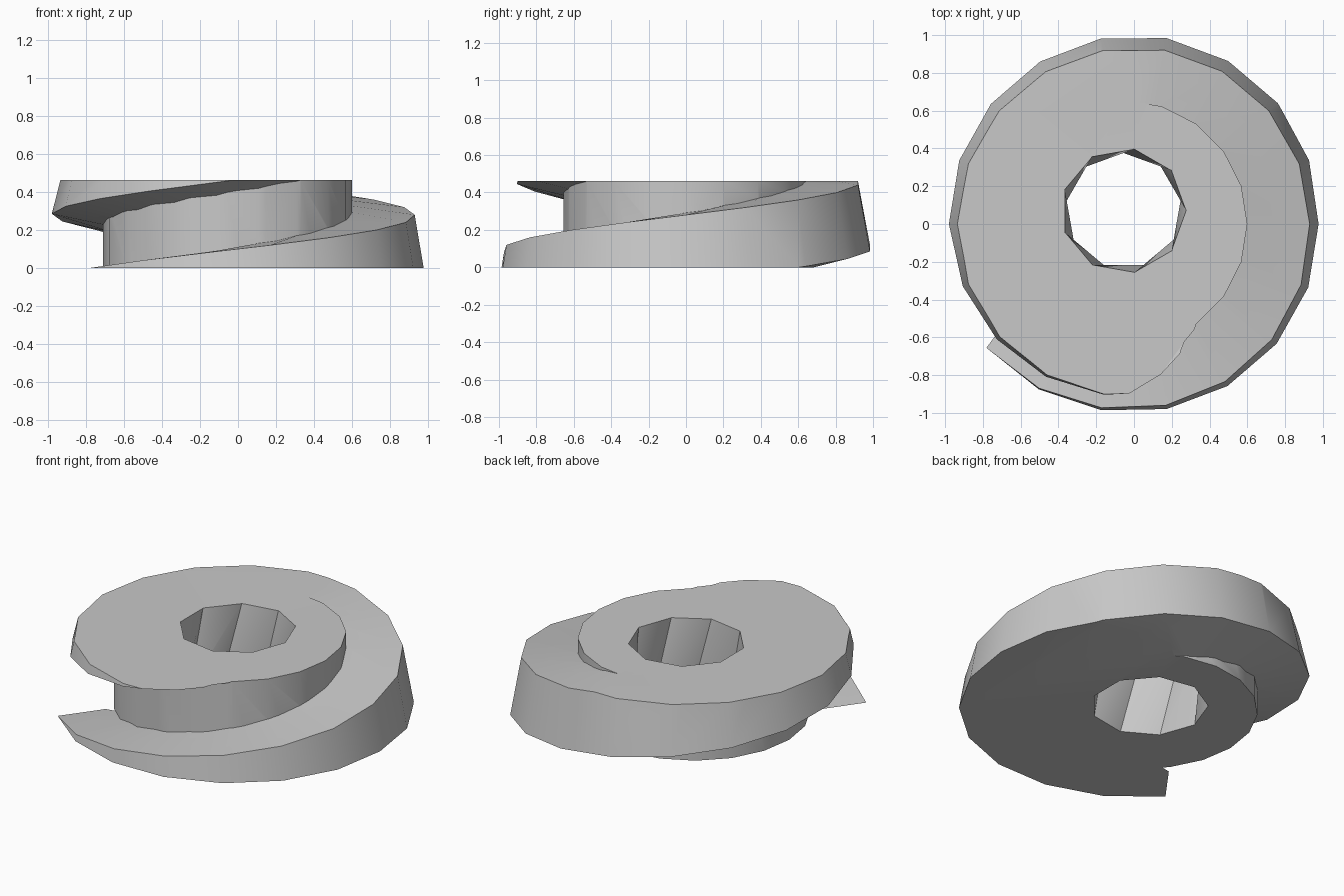
import bpy, bmesh, math

if "Cube" in bpy.data.objects:
    bpy.data.objects.remove(bpy.data.objects["Cube"], do_unlink=True)

HEIGHT = 0.462
RISE = 0.18 / 90  # climb of the thread per degree

grey = bpy.data.materials.new("plain grey")
grey.use_nodes = True
grey.diffuse_color = (0.58, 0.58, 0.58, 1)
grey.node_tree.nodes["Principled BSDF"].inputs["Base Color"].default_value = (0.58, 0.58, 0.58, 1)


def lerp_table(table, x):
    for (x0, y0), (x1, y1) in zip(table, table[1:]):
        if x <= x1:
            return y0 + (y1 - y0) * (x - x0) / (x1 - x0)
    return table[-1][1]


def loft(name, rings, triangulate=False):
    """Closed solid through a list of rings with equal point counts."""
    bm = bmesh.new()
    rows = [[bm.verts.new(p) for p in ring] for ring in rings]
    n = len(rows[0])
    for a, b in zip(rows, rows[1:]):
        for i in range(n):
            j = (i + 1) % n
            if triangulate:
                bm.faces.new((a[i], a[j], b[i]))
                bm.faces.new((a[j], b[j], b[i]))
            else:
                bm.faces.new((a[i], a[j], b[j], b[i]))
    bm.faces.new(rows[0])
    bm.faces.new(rows[-1])
    bmesh.ops.recalc_face_normals(bm, faces=bm.faces)
    mesh = bpy.data.meshes.new(name)
    bm.to_mesh(mesh)
    bm.free()
    mesh.materials.append(grey)
    obj = bpy.data.objects.new(name, mesh)
    bpy.context.collection.objects.link(obj)
    return obj


def circle(cx, cy, r, z, n, turn=0):
    angles = [math.radians(turn + 360 * i / n) for i in range(n)]
    return [(cx + r * math.cos(a), cy + r * math.sin(a), z) for a in angles]


# Crest radii along the thread, upper and lower edge
upper_radius = [(-160, 1.035), (-140, 1.02), (-90, 0.98), (0, 0.93), (90, 0.935), (180, 0.89), (320, 0.83)]
lower_radius = [(-160, 1.08), (-90, 1.04), (0, 0.99), (90, 1.0), (180, 0.98), (270, 0.91), (320, 0.87)]


def thread_section(deg):
    top = 0.28 + RISE * deg
    low = 0.285 + RISE * (deg - 180)
    a = math.radians(deg)
    profile = [(0.5, top + 0.015), (lerp_table(upper_radius, deg), top),
               (lerp_table(lower_radius, deg), low), (0.5, low - 0.1)]
    return [(r * math.cos(a), r * math.sin(a), z) for r, z in profile]


# Core, helical thread, trimming slab and bore
core = loft("screw_core", [circle(-0.055, 0, 0.655, z, 20) for z in (-0.4, 0.9)])
thread = loft("thread", [thread_section(d) for d in range(-160, 321, 20)])
slab = loft("trim_slab", [circle(0, 0, 2, z, 4, 45) for z in (0, HEIGHT)])
bore = loft("bore", [circle(-0.055, 0.07, 0.332, z, 9, t)
                     for z, t in ((-0.01, 20), (HEIGHT + 0.01, 0))], True)

for cutter, operation in ((thread, 'UNION'), (slab, 'INTERSECT'), (bore, 'DIFFERENCE')):
    cutter.hide_render = True
    mod = core.modifiers.new(cutter.name, 'BOOLEAN')
    mod.operation = operation
    mod.solver = 'EXACT'
    mod.object = cutter

# Bake the solid and drop the helpers
bpy.context.view_layer.update()
evaluated = core.evaluated_get(bpy.context.evaluated_depsgraph_get())
baked = bpy.data.meshes.new_from_object(evaluated)
core.modifiers.clear()
core.data = baked
for helper in (thread, slab, bore):
    bpy.data.objects.remove(helper, do_unlink=True)

bpy.ops.object.select_all(action='DESELECT')
core.select_set(True)
bpy.context.view_layer.objects.active = core
bpy.ops.object.shade_smooth_by_angle(angle=math.radians(32))
